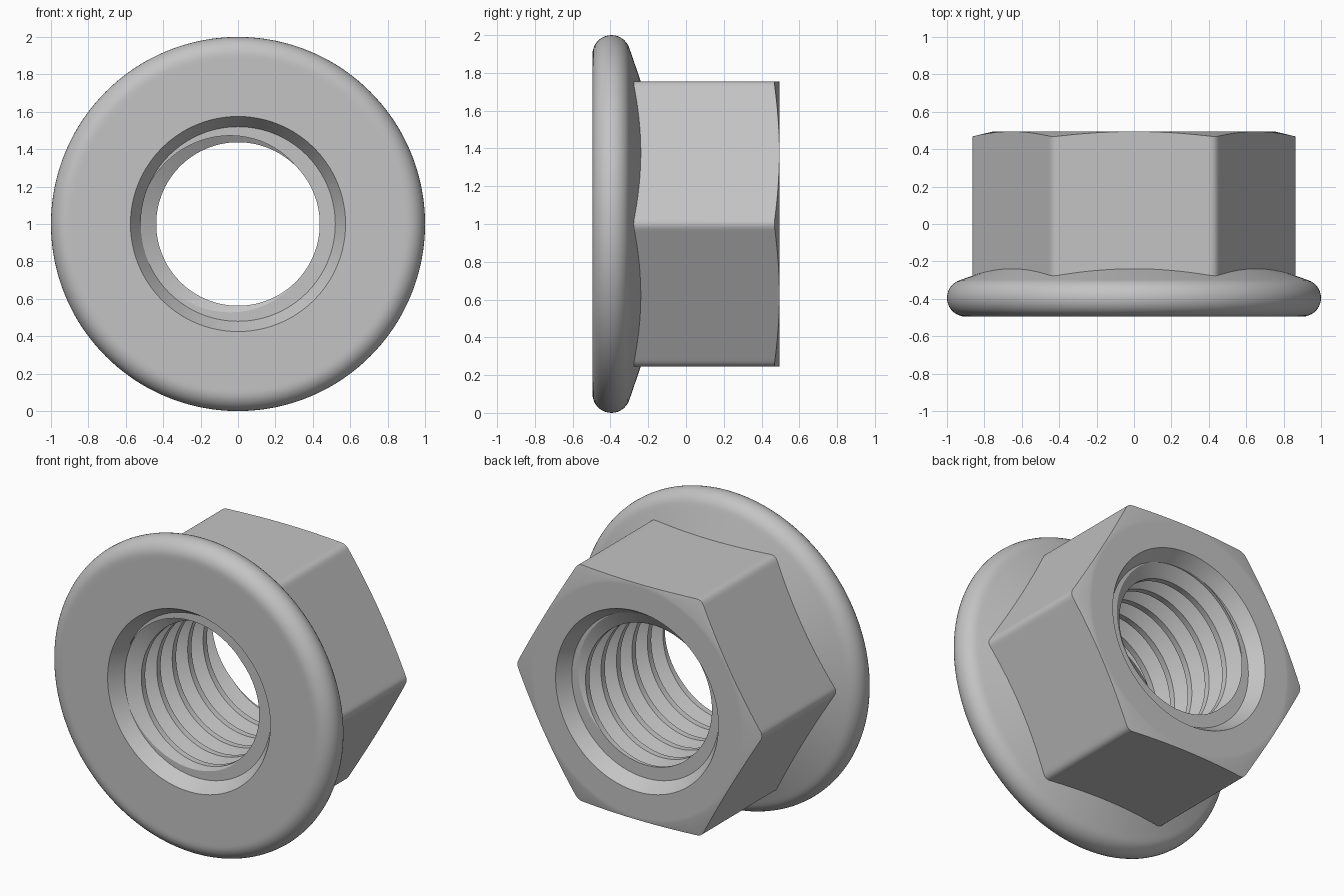
import bpy
import bmesh
from math import sin, cos, tan, atan, sqrt, pi, radians

cube = bpy.data.objects.get("Cube")
if cube:
    bpy.data.objects.remove(cube)

STEPS = 360
END = 0.495                      # half length along the axis
APOTHEM, CORNER = 0.755, 0.05    # hexagon half width and corner rounding
RIM_R, RIM = 0.9, 0.1            # flange rim centre radius and thickness
RIM_Y = -END + RIM
SLOPE = radians(19)              # flange cone angle
MOUTH, MAJOR, MINOR = 0.575, 0.52, 0.437
PITCH, THREAD_END = 0.156, 0.41

steel = bpy.data.materials.new("steel_grey")
grey = (0.55, 0.55, 0.55, 1)
steel.use_nodes = True
steel.diffuse_color = grey
steel.node_tree.nodes["Principled BSDF"].inputs["Base Color"].default_value = grey


def sweep(name, column):
    """Turn a profile of (radius, y) points, which may vary with angle, about the y axis."""
    bm = bmesh.new()
    rows = []
    for i in range(STEPS + 1):
        a = 2 * pi * i / STEPS
        rows.append([bm.verts.new((r * cos(a), y, 1 + r * sin(a))) for r, y in column(a)])
    for p, q in zip(rows, rows[1:]):
        for k in range(len(p) - 1):
            bm.faces.new((p[k], p[k + 1], q[k + 1], q[k]))
    bmesh.ops.remove_doubles(bm, verts=bm.verts, dist=1e-5)
    mesh = bpy.data.meshes.new(name)
    bm.to_mesh(mesh)
    bm.free()
    mesh.materials.append(steel)
    obj = bpy.data.objects.new(name, mesh)
    bpy.context.collection.objects.link(obj)
    bpy.ops.object.select_all(action='DESELECT')
    obj.select_set(True)
    bpy.context.view_layer.objects.active = obj
    bpy.ops.object.shade_smooth_by_angle(angle=radians(30))


def hex_radius(a):
    """Radius of a hexagon with rounded corners, one corner on +x."""
    phi = abs((a + pi / 6) % (pi / 3) - pi / 6)
    inner = APOTHEM - CORNER
    if phi < pi / 6 - atan(inner * tan(pi / 6) / APOTHEM):
        c = inner / cos(pi / 6)
        return c * cos(phi) + sqrt(CORNER ** 2 - (c * sin(phi)) ** 2)
    return APOTHEM / cos(pi / 6 - phi)


def cone_y(r):
    """Height of the sloping flange top at a radius."""
    return RIM_Y + RIM * cos(SLOPE) + (RIM_R + RIM * sin(SLOPE) - r) * tan(SLOPE)


# Flange: flat bearing face, round rim, sloping top up to the hexagon
def flange(a):
    pts = [(MOUTH, -END), (RIM_R - 0.02, -END)]
    for k in range(17):
        t = -pi / 2 + (pi - SLOPE) * k / 16
        pts.append((RIM_R + RIM * cos(t), RIM_Y + RIM * sin(t)))
    h = hex_radius(a)
    return pts + [(r, cone_y(r)) for r in (0.915, h)]


# Hexagon: six walls with a conical chamfer at the back
def hexagon(a):
    h = hex_radius(a)
    flat = APOTHEM - 0.003
    return [(h, cone_y(h)), (h, END - (h - flat) * 0.24),
            (flat, END), (flat - 0.02, END), (MOUTH, END)]


# Bore: countersinks at both ends and a right-hand helical thread
CREST, ROOT = PITCH / 8, PITCH * 7 / 16


def thread_radius(y, a):
    d = abs((y + THREAD_END + PITCH * a / (2 * pi) + PITCH / 2) % PITCH - PITCH / 2)
    f = min(max((d - CREST) / (ROOT - CREST), 0), 1)
    return MINOR + (MAJOR - MINOR) * f


def bore(a):
    pts = [(MOUTH, END), (MAJOR, THREAD_END)]
    for turn in range(8, -3, -1):
        for off in (ROOT, CREST, -CREST, -ROOT):
            y = -THREAD_END + PITCH * (turn - a / (2 * pi)) + off
            y = min(max(y, -THREAD_END), THREAD_END)
            pts.append((thread_radius(y, a), y))
    return pts + [(MAJOR, -THREAD_END), (MOUTH, -END)]


sweep("flange", flange)
sweep("hex_body", hexagon)
sweep("threaded_bore", bore)
